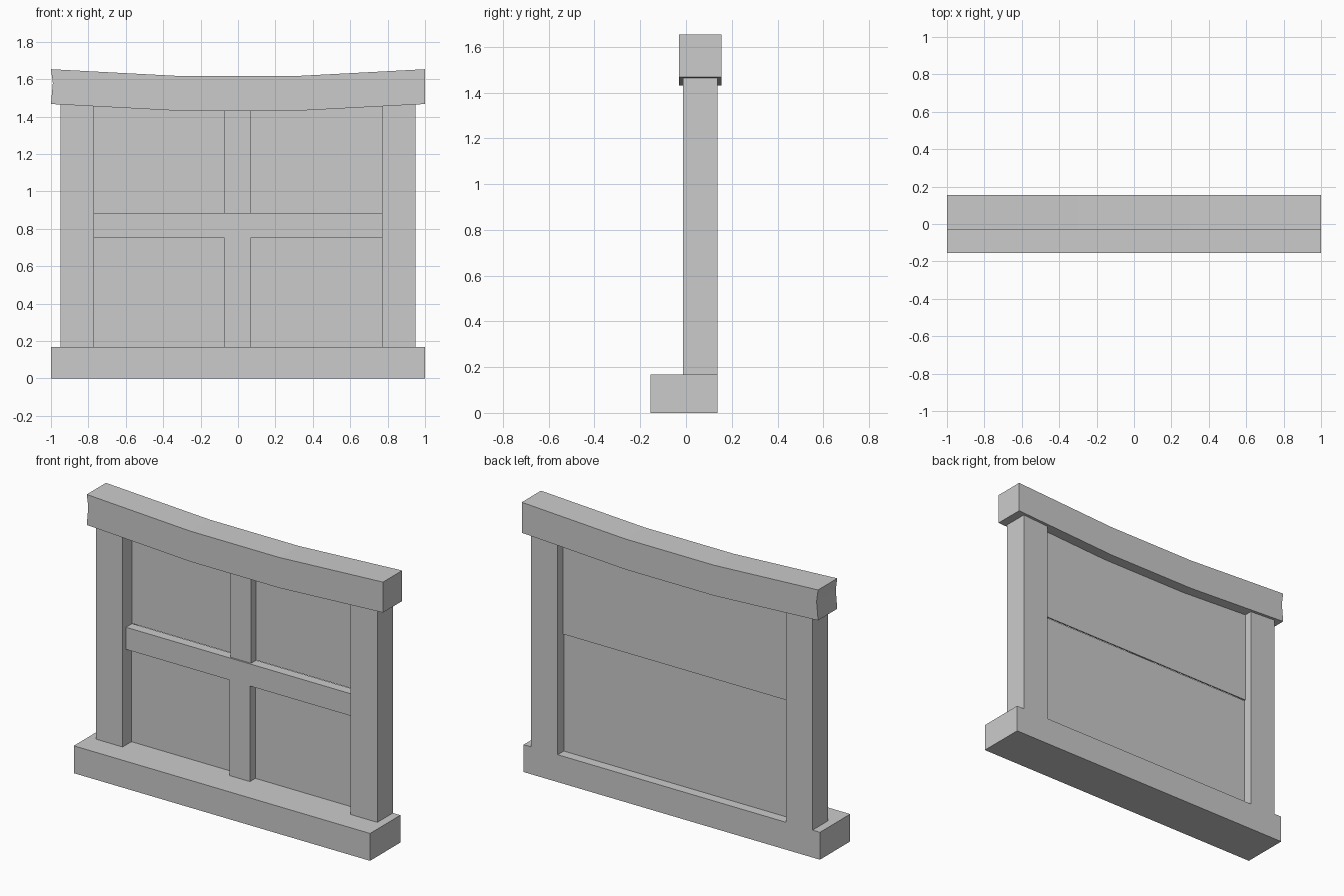
import bpy
import bmesh

default = bpy.data.objects.get("Cube")
if default:
    bpy.data.objects.remove(default, do_unlink=True)

# One plain grey for everything
grey = bpy.data.materials.new("plain grey")
grey.use_nodes = True
colour = (0.6, 0.6, 0.6, 1)
grey.diffuse_color = colour
grey.node_tree.nodes["Principled BSDF"].inputs["Base Color"].default_value = colour


def extrude_profile(name, outline, y0, y1):
    """Solid made by pulling an x-z outline from y0 back to y1."""
    bm = bmesh.new()
    face = bm.faces.new([bm.verts.new((x, y0, z)) for x, z in outline])
    pulled = bmesh.ops.extrude_face_region(bm, geom=[face])["geom"]
    moved = [v for v in pulled if isinstance(v, bmesh.types.BMVert)]
    bmesh.ops.translate(bm, verts=moved, vec=(0, y1 - y0, 0))
    bmesh.ops.recalc_face_normals(bm, faces=bm.faces)
    mesh = bpy.data.meshes.new(name)
    bm.to_mesh(mesh)
    bm.free()
    mesh.materials.append(grey)
    obj = bpy.data.objects.new(name, mesh)
    bpy.context.collection.objects.link(obj)
    return obj


def box(name, x0, x1, y0, y1, z0, z1):
    return extrude_profile(name, [(x0, z0), (x1, z0), (x1, z1), (x0, z1)], y0, y1)


SILL_TOP = 0.167
RAIL_TOP = 0.885
BACK = 0.137
INNER = 0.77

# Sill and side posts
box("sill", -1, 1, -0.155, BACK, 0, SILL_TOP)
for side, s in (("left", 1), ("right", -1)):
    x0, x1 = sorted((s * INNER, s * 0.95))
    box(side + "_post", x0, x1, -0.013, BACK, SILL_TOP, 1.5)

# Sagging lintel with a slight dent in its right end
lintel = [(-1, 1.467), (-0.3, 1.43), (0.3, 1.43), (1, 1.467),
          (1, 1.653), (0.3, 1.616), (-0.3, 1.616), (-1, 1.653),
          (-0.99, 1.58)]
extrude_profile("lintel", lintel, -0.03, 0.155)

# Lower sash sits a little in front of the upper sash
box("lower_pane", -INNER, INNER, 0.072, 0.078, SILL_TOP, RAIL_TOP)
box("upper_pane", -INNER, INNER, 0.08, 0.088, RAIL_TOP, 1.5)
box("meeting_rail", -INNER, INNER, 0.02, 0.074, 0.75, RAIL_TOP)
box("lower_glazing_bar", -0.073, 0.067, 0.02, 0.074, SILL_TOP, 0.75)
box("upper_glazing_bar", -0.073, 0.067, 0.03, 0.082, RAIL_TOP, 1.5)
